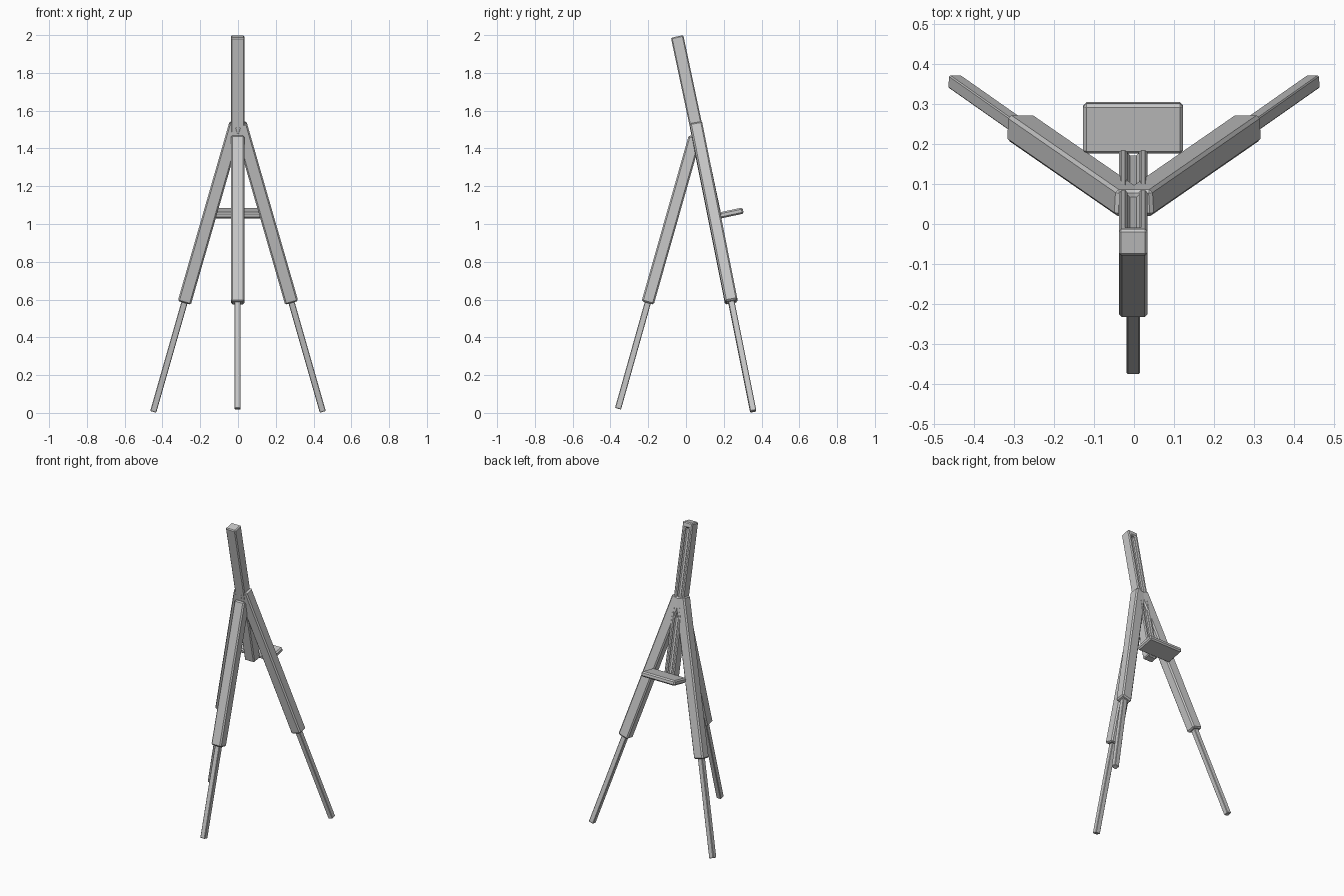
import bpy
import bmesh
from mathutils import Matrix, Vector

if "Cube" in bpy.data.objects:
    bpy.data.objects.remove(bpy.data.objects["Cube"], do_unlink=True)

# Single plain grey finish
grey = bpy.data.materials.new("plain_grey")
grey.use_nodes = True
colour = (0.58, 0.58, 0.58, 1.0)
grey.diffuse_color = colour
grey.node_tree.nodes["Principled BSDF"].inputs["Base Color"].default_value = colour


def beam(name, top, bottom, width, depth, bevel=0.0):
    """Square-cut bar between two points, with its width kept along x."""
    top, bottom = Vector(top), Vector(bottom)
    axis = (top - bottom).normalized()
    across = Vector((0, 1, 0)).cross(axis).normalized()
    back = axis.cross(across)
    bm = bmesh.new()
    bmesh.ops.create_cube(bm, size=1)
    bmesh.ops.scale(bm, vec=(width, depth, (top - bottom).length), verts=bm.verts)
    mesh = bpy.data.meshes.new(name)
    bm.to_mesh(mesh)
    bm.free()
    mesh.materials.append(grey)
    obj = bpy.data.objects.new(name, mesh)
    bpy.context.collection.objects.link(obj)
    frame = Matrix((across, back, axis)).transposed().to_4x4()
    obj.matrix_world = Matrix.Translation((top + bottom) / 2) @ frame
    if bevel:
        add_bevel(obj, bevel)
    return obj


def add_bevel(obj, width):
    mod = obj.modifiers.new("chamfer", "BEVEL")
    mod.width = width
    mod.segments = 1
    mod.limit_method = "ANGLE"


def leg(name, top, joint, foot):
    """Thick upper sleeve with a thin extension sliding out of it."""
    beam(name + "_sleeve", top, joint, 0.072, 0.067, 0.008)
    inside = Vector(joint).lerp(Vector(top), 0.1)
    beam(name + "_extension", inside, foot, 0.033, 0.033, 0.003)


# Front leg and the mirrored pair of rear legs
leg("front_leg", (-0.002, 0.047, 1.461), (-0.002, -0.203, 0.582), (-0.002, -0.36, 0.022))
for side, s in (("left", 1), ("right", -1)):
    leg(side + "_rear_leg", (s * 0.011, 0.052, 1.53), (s * 0.283, 0.24, 0.587),
        (s * 0.448, 0.356, 0.008))

# Leaning mast with a channel down its back, closed at the top
mast_top = Vector((-0.002, -0.047, 1.993))
mast_bottom = Vector((-0.002, 0.157, 1.029))
axis = (mast_top - mast_bottom).normalized()
back = axis.cross(Vector((1, 0, 0)))
mast = beam("mast", mast_top, mast_bottom, 0.072, 0.067)
cutter = beam("channel_cutter", mast_top - axis * 0.035 + back * 0.034,
              mast_bottom - axis * 0.05 + back * 0.034, 0.028, 0.036)
cutter.hide_render = True
cutter.hide_viewport = False
bpy.context.view_layer.update()
cut = mast.modifiers.new("channel", "BOOLEAN")
cut.operation = "DIFFERENCE"
cut.solver = "EXACT"
cut.object = cutter
bpy.context.view_layer.objects.active = mast
bpy.ops.object.modifier_apply(modifier=cut.name)
bpy.data.objects.remove(cutter, do_unlink=True)
add_bevel(mast, 0.006)

# Small shelf standing square to the mast
shelf_centre = Vector((-0.002, 0.24, 1.058))
beam("shelf", shelf_centre + axis * 0.0165, shelf_centre - axis * 0.0165, 0.25, 0.128, 0.008)
